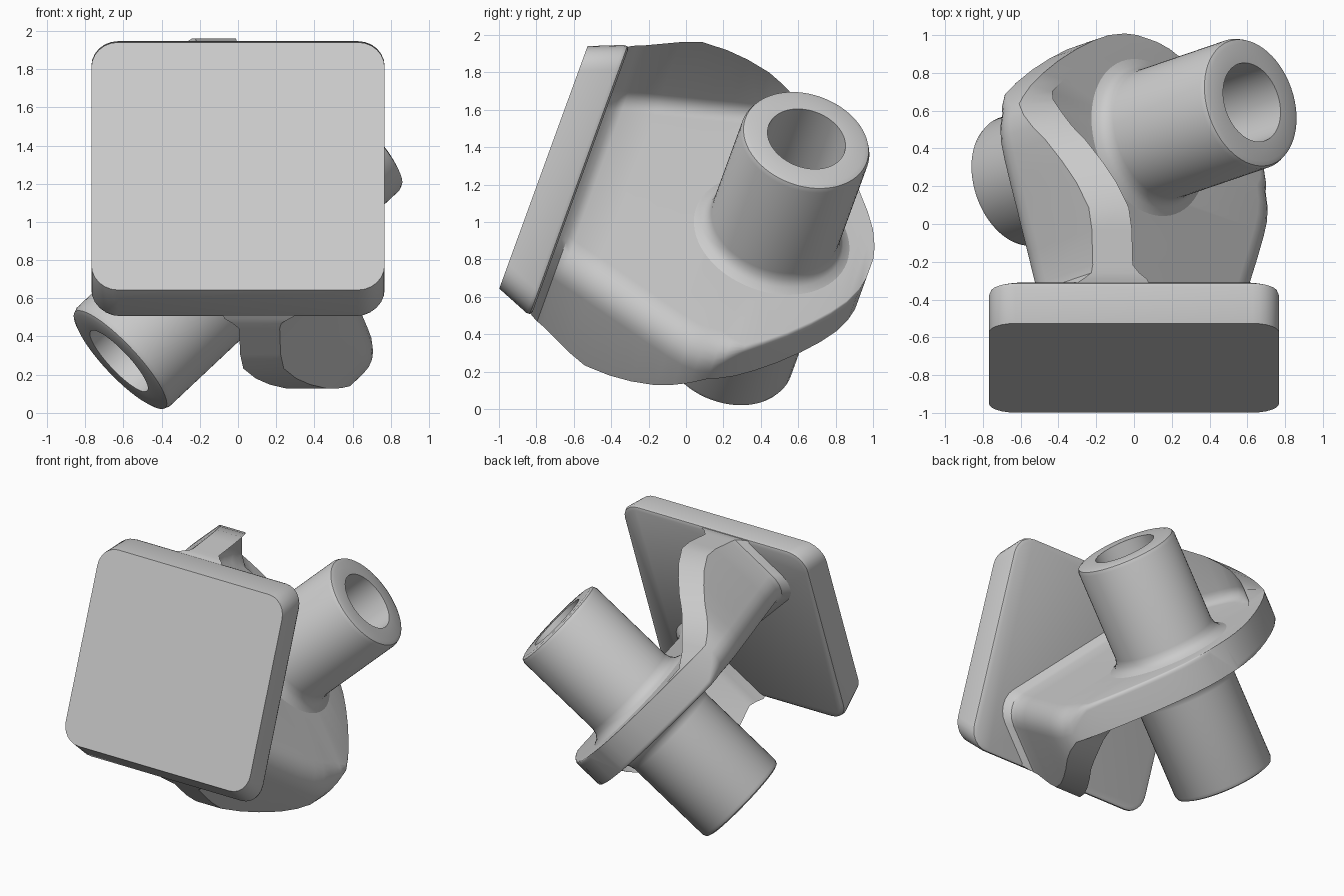
import bpy, bmesh, math
from mathutils import Vector

cube = bpy.data.objects.get("Cube")
if cube:
    bpy.data.objects.remove(cube, do_unlink=True)

# Single cast-metal colour
grey = bpy.data.materials.new("plain_grey")
grey.use_nodes = True
COLOUR = (0.6, 0.6, 0.6, 1)
grey.diffuse_color = COLOUR
grey.node_tree.nodes["Principled BSDF"].inputs["Base Color"].default_value = COLOUR

# Tilted frame of the mounting plate: U across, V up its face, W out of its back
TILT = math.radians(20)
U = Vector((1, 0, 0))
V = Vector((0, math.sin(TILT), math.cos(TILT)))
W = Vector((0, math.cos(TILT), -math.sin(TILT)))
E = (U - V).normalized()      # along the diagonal web
D = (U + V).normalized()      # along the tube
ORIGIN = Vector((0, -0.565, 1.22))
AXIS_W = 1.06                 # tube centre distance from the plate


def loft(name, rings, wrap=False):
    """Skin a list of equal-length closed rings; wrap joins last to first."""
    bm = bmesh.new()
    loops = [[bm.verts.new(p) for p in ring] for ring in rings]
    n = len(loops[0])
    pairs = list(zip(loops, loops[1:])) + ([(loops[-1], loops[0])] if wrap else [])
    for lo, hi in pairs:
        for i in range(n):
            j = (i + 1) % n
            bm.faces.new((lo[i], lo[j], hi[j], hi[i]))
    if not wrap:
        bm.faces.new(loops[0])
        bm.faces.new(loops[-1])
    bmesh.ops.remove_doubles(bm, verts=bm.verts, dist=0.0005)
    bmesh.ops.recalc_face_normals(bm, faces=bm.faces)
    mesh = bpy.data.meshes.new(name)
    bm.to_mesh(mesh)
    bm.free()
    mesh.materials.append(grey)
    obj = bpy.data.objects.new(name, mesh)
    bpy.context.collection.objects.link(obj)
    return obj


def smooth(obj, angle=32):
    bpy.ops.object.select_all(action='DESELECT')
    obj.select_set(True)
    bpy.context.view_layer.objects.active = obj
    bpy.ops.object.shade_smooth_by_angle(angle=math.radians(angle))


def arc(cx, cy, r, start, end, steps=6):
    angles = [math.radians(start + (end - start) * i / steps) for i in range(steps + 1)]
    return [(cx + r * math.cos(t), cy + r * math.sin(t)) for t in angles]


# Mounting plate: rounded rectangle, drafted top and bottom
def plate_ring(w, hx, hv, r=0.14):
    pts = []
    for k, (sx, sv) in enumerate([(1, 1), (-1, 1), (-1, -1), (1, -1)]):
        pts += arc(sx * (hx - r), sv * (hv - r), r, 90 * k, 90 * k + 90)
    return [ORIGIN + U * x + V * v + W * w for x, v in pts]


plate = loft("mounting_plate", [
    plate_ring(-0.21, 0.768, 0.69), plate_ring(-0.03, 0.768, 0.762),
    plate_ring(-0.01, 0.76, 0.762), plate_ring(0, 0.74, 0.745)])
smooth(plate)


# Web: Z-shaped section whose two turned edges fade out into the round rim
def web_ring(w, half_width, v_limit, flare):
    h = 0.11 + flare
    a = half_width + flare
    t = min(0.15 + 2 * flare, a * 0.4)
    s_out = min(-h, a - v_limit * math.sqrt(2))
    s_in = min(-h, a - t - v_limit * math.sqrt(2))
    length = -h - s_in
    r_out = 0.03 + min(0.14, length)
    r_in = min(0.08, length)
    half = arc(a - r_out, h - r_out, r_out, 90, 0)
    half += [(a, s_out), (a - t, s_in)]
    half += arc(a - t - r_in, -h - r_in, r_in, 0, 90)
    ring = half + [(-x, -s) for x, s in half]
    return [ORIGIN + E * x + D * s + W * w for x, s in ring]


STATIONS = [  # distance from plate, half width, end height, root flare
    (-0.02, 0.69, 0.75, 0.07), (0.01, 0.69, 0.77, 0.045), (0.04, 0.7, 0.785, 0.015),
    (0.08, 0.72, 0.80, 0), (0.25, 0.78, 0.88, 0), (0.36, 0.82, 0.92, 0),
    (0.5, 0.87, 0.925, 0), (0.62, 0.915, 0.915, 0), (0.75, 0.96, 0.89, 0),
    (0.84, 0.985, 0.855, 0), (0.92, 0.99, 0.815, 0), (1.0, 0.97, 0.75, 0),
    (1.05, 0.94, 0.69, 0), (1.13, 0.88, 0.6, 0), (1.22, 0.79, 0.5, 0),
    (1.32, 0.675, 0.4, 0), (1.42, 0.54, 0.3, 0), (1.5, 0.415, 0.2, 0),
    (1.56, 0.3, 0.1, 0), (1.6, 0.18, 0.1, 0), (1.615, 0.09, 0.1, 0)]
web = loft("diagonal_web", [web_ring(*s) for s in STATIONS])


# Tube: lathed wall with rounded rims and fillets at the web
def round_ring(r, s, n=64):
    centre = ORIGIN + W * AXIS_W + D * s
    return [centre + E * (r * math.cos(math.tau * i / n))
            + W * (r * math.sin(math.tau * i / n)) for i in range(n)]


side = [(0.215, 0.882), (0.32, 0.882), (0.345, 0.872), (0.355, 0.847),
        (0.355, 0.2), (0.365, 0.16), (0.39, 0.127), (0.44, 0.105)]
profile = side + [(r, -s) for r, s in reversed(side)]
tube = loft("tube", [round_ring(r, s) for r, s in profile], wrap=True)
smooth(tube, 40)

# Bore cutter opens the web inside the tube wall
cutter = loft("bore_cutter", [round_ring(0.29, -0.5), round_ring(0.29, 0.5)])
cutter.hide_render = True
cutter.hide_viewport = True
cut = web.modifiers.new("bore", 'BOOLEAN')
cut.operation = 'DIFFERENCE'
cut.solver = 'EXACT'
cut.object = cutter
smooth(web)
